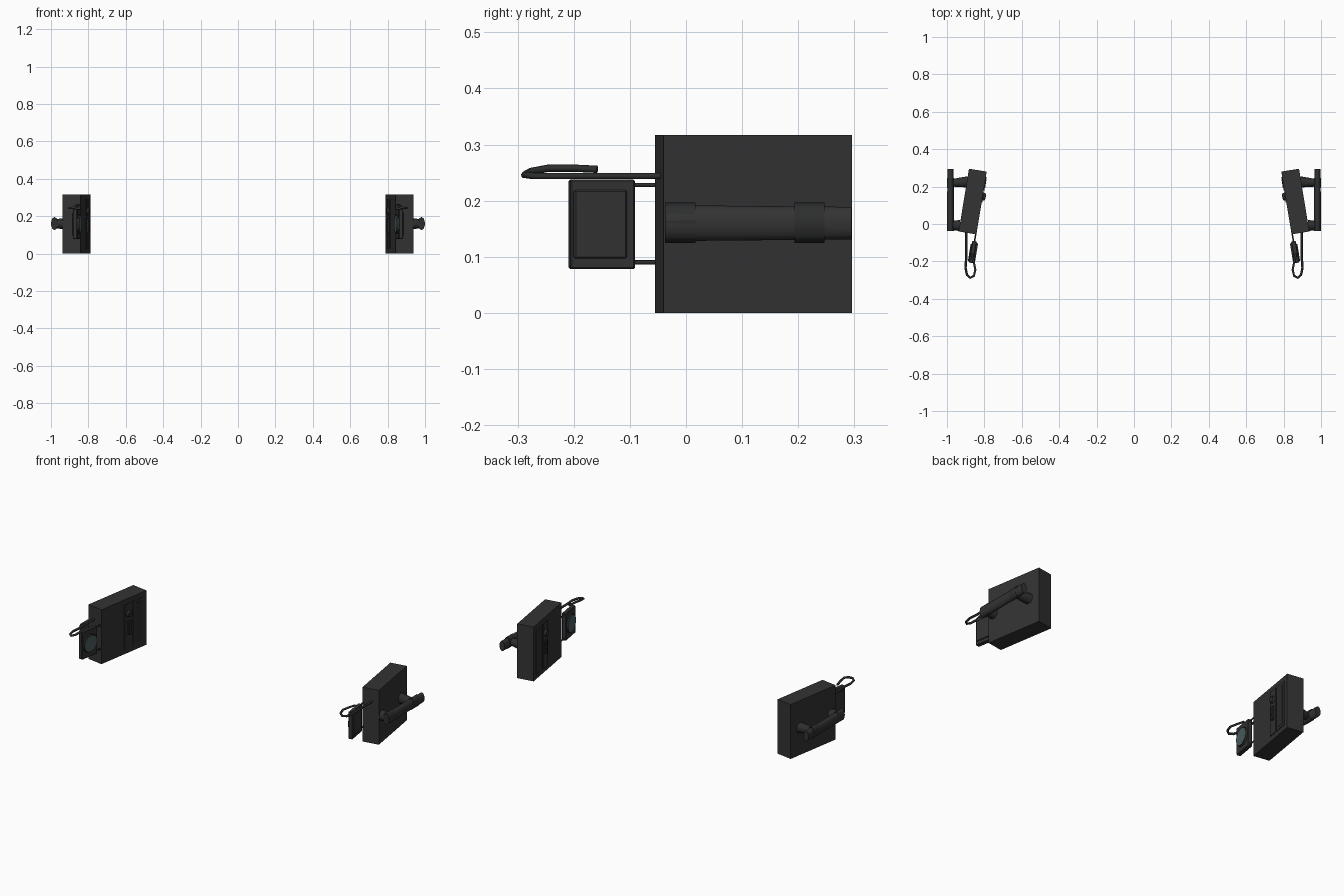
import bpy, bmesh, math
from mathutils import Matrix, Vector

if "Cube" in bpy.data.objects:
    bpy.data.objects.remove(bpy.data.objects["Cube"])

A = math.radians(9.3)                      # toe-in of each unit


def mat(name, r, g, b):
    m = bpy.data.materials.new(name)
    m.diffuse_color = (r, g, b, 1)
    m.use_nodes = True
    m.node_tree.nodes["Principled BSDF"].inputs["Base Color"].default_value = m.diffuse_color
    return m


BODY = mat("charcoal", 0.033, 0.033, 0.033)
METAL = mat("dark metal", 0.026, 0.027, 0.027)
GLASS = mat("smoky teal glass", 0.075, 0.115, 0.12)
RED = mat("dull red", 0.12, 0.015, 0.015)

BOX = Matrix.Translation((0.8625, 0.12, 0.1585)) @ Matrix.Rotation(A, 4, 'Z')
PANEL = Matrix.Translation((0.862, -0.15, 0.158)) @ Matrix.Rotation(A, 4, 'Z')
WORLD = Matrix.Identity(4)


def finish(bm, name, material, frame, smooth=False):
    """Bake into place and mirror to the other side."""
    bmesh.ops.transform(bm, matrix=frame, verts=bm.verts)
    bmesh.ops.recalc_face_normals(bm, faces=bm.faces)
    me = bpy.data.meshes.new(name)
    bm.to_mesh(me)
    bm.free()
    me.materials.append(material)
    ob = bpy.data.objects.new(name, me)
    bpy.context.collection.objects.link(ob)
    if smooth:
        for p in me.polygons:
            p.use_smooth = len(p.vertices) == 4
    ob.modifiers.new("Mirror", 'MIRROR').use_mirror_merge = False
    return ob


def box(name, size, loc, material, frame, bevel=0):
    bm = bmesh.new()
    bmesh.ops.create_cube(bm, size=1, matrix=Matrix.Translation(loc) @ Matrix.Diagonal((*size, 1)))
    if bevel:
        bmesh.ops.bevel(bm, geom=bm.edges[:], offset=bevel, segments=1, affect='EDGES')
    return finish(bm, name, material, frame)


def rod(name, p, q, r1, r2, material, frame, sides=12, squash=(1, 1, 1)):
    """Cone or cylinder from p to q, with optional flattening."""
    p, q = Vector(p), Vector(q)
    d = q - p
    c = (p + q) / 2
    m = (Matrix.Translation(c) @ Matrix.Diagonal((*squash, 1))
         @ d.to_track_quat('Z', 'Y').to_matrix().to_4x4())
    bm = bmesh.new()
    bmesh.ops.create_cone(bm, cap_ends=True, segments=sides, radius1=r1, radius2=r2,
                          depth=d.length, matrix=m)
    return finish(bm, name, material, frame, True)


# main housing
box("housing", (0.096, 0.34, 0.317), (0, 0, 0), BODY, BOX)

# raised strips, rim and latch on the inner face
IN = -0.048
box("inner_strip_front", (0.008, 0.055, 0.26), (IN, 0.03, 0), BODY, BOX)
box("inner_strip_back", (0.008, 0.075, 0.26), (IN, 0.105, 0), BODY, BOX)
box("inner_strip_back_plate", (0.012, 0.045, 0.23), (IN, 0.105, 0), METAL, BOX)
rod("latch_knob", (IN, 0.035, 0.07), (IN - 0.016, 0.035, 0.07), 0.022, 0.017, METAL, BOX)
box("latch_handle", (0.02, 0.02, 0.08), (IN - 0.004, 0.035, -0.01), METAL, BOX, 0.003)
rod("red_button", (IN, 0.035, -0.01), (IN - 0.017, 0.035, -0.01), 0.008, 0.008, RED, BOX)

# outer grip tube with its collars and mounting posts
BX = 0.981
rod("grip_tube", (BX, -0.035, 0.16), (BX, 0.295, 0.16), 0.032, 0.029, BODY, WORLD, 16, (0.58, 1, 1))
for n, y in (("front", -0.01), ("back", 0.22)):
    rod("grip_collar_" + n, (BX, y - 0.027, 0.161), (BX, y + 0.027, 0.161),
        0.036, 0.036, METAL, WORLD, 8, (0.52, 1, 1))
rod("grip_post_front", (0.93, -0.008, 0.16), (0.975, -0.008, 0.16), 0.03, 0.024, METAL, WORLD)
rod("grip_post_back", (0.89, 0.225, 0.16), (0.975, 0.22, 0.16), 0.03, 0.02, METAL, WORLD)

# side panel with a recessed back plate and round glass
box("side_panel", (0.024, 0.117, 0.16), (0, 0, 0), BODY, PANEL, 0.003)
box("panel_back_plate", (0.008, 0.096, 0.122), (0.014, -0.005, 0), BODY, PANEL, 0.003)
rod("glass_rim", (-0.01, 0, 0), (-0.019, 0, 0), 0.054, 0.05, METAL, PANEL, 24)
rod("glass", (-0.012, 0, 0), (-0.0205, 0, 0), 0.046, 0.046, GLASS, PANEL, 24)
for n, z in (("top", 0.07), ("bottom", -0.068)):
    rod("panel_rod_" + n, (0, 0.04, z), (0, 0.12, z), 0.004, 0.004, METAL, PANEL, 8)

# bent wire hook above the panel
cu = bpy.data.curves.new("hook_tmp", 'CURVE')
cu.dimensions = '3D'
cu.bevel_depth = 0.0065
cu.bevel_resolution = 1
cu.use_fill_caps = True
sp = cu.splines.new('POLY')
pts = [(0.897, -0.045, 0.244), (0.897, -0.18, 0.244), (0.901, -0.235, 0.244), (0.893, -0.272, 0.244),
       (0.875, -0.288, 0.246), (0.856, -0.277, 0.252), (0.848, -0.245, 0.258),
       (0.857, -0.20, 0.258), (0.866, -0.158, 0.256)]
sp.points.add(len(pts) - 1)
for s, p in zip(sp.points, pts):
    s.co = (*p, 1)
tmp = bpy.data.objects.new("hook_tmp", cu)
bpy.context.collection.objects.link(tmp)
bpy.context.view_layer.update()
bm = bmesh.new()
bm.from_mesh(tmp.to_mesh())
tmp.to_mesh_clear()
bpy.data.objects.remove(tmp)
finish(bm, "wire_hook", METAL, WORLD, True)
